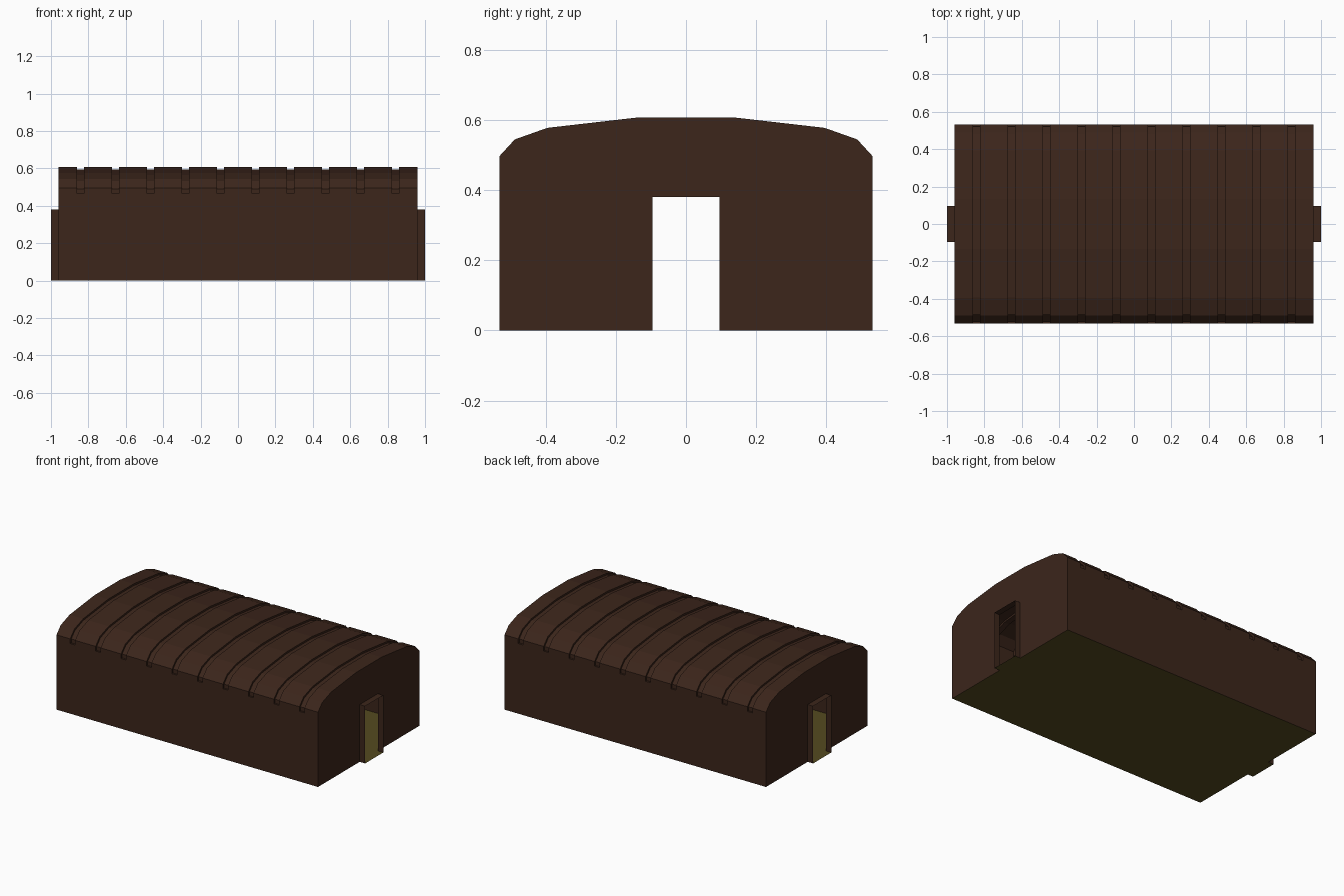
import bpy, bmesh

if "Cube" in bpy.data.objects:
    bpy.data.objects.remove(bpy.data.objects["Cube"])

L, W = 0.96, 0.532            # half length and half width of the hall
EAVE = 0.465                  # where the roof grooves stop
DOOR_W, DOOR_H, DOOR_X = 0.095, 0.38, 1.0
DEPTH, GROOVE, STEP = 0.012, 0.037, 0.187

half = [(W, EAVE), (W, 0.496), (0.488, 0.544), (0.395, 0.577), (0.134, 0.607)]


def mirrored(pts):
    return [(-y, z) for y, z in pts] + pts[::-1]


outer = mirrored(half)
inner = mirrored([(W - DEPTH, EAVE), (W - DEPTH, 0.491), (0.482, 0.533),
                  (0.392, 0.566), (0.133, 0.607 - DEPTH)])


def material(name, rgb):
    m = bpy.data.materials.new(name)
    m.diffuse_color = (*rgb, 1)
    m.use_nodes = True
    m.node_tree.nodes["Principled BSDF"].inputs["Base Color"].default_value = m.diffuse_color
    return m


brown = material("brown", (0.045, 0.019, 0.011))
olive = material("olive", (0.09, 0.07, 0.014))


def build(name, faces, mat):
    bm = bmesh.new()
    for f in faces:
        bm.faces.new([bm.verts.new(p) for p in f])
    bmesh.ops.remove_doubles(bm, verts=bm.verts, dist=1e-5)
    bmesh.ops.recalc_face_normals(bm, faces=bm.faces)
    me = bpy.data.meshes.new(name)
    bm.to_mesh(me)
    bm.free()
    me.materials.append(mat)
    ob = bpy.data.objects.new(name, me)
    bpy.context.collection.objects.link(ob)
    return ob


def strip(xa, pa, xb, pb):
    """Quads joining profile pa at xa to profile pb at xb."""
    return [[(xa, *pa[i]), (xb, *pb[i]), (xb, *pb[i + 1]), (xa, *pa[i + 1])]
            for i in range(len(pa) - 1)]


# shell: ribbed roof panels separated by ten sunken grooves
faces = []
x = -L
stations = [-L]
for i in range(10):
    c = (i - 4.5) * STEP
    a, b = c - GROOVE / 2, c + GROOVE / 2
    faces += strip(x, outer, a, outer)
    faces += strip(a, outer, a, inner)
    faces += strip(a, inner, b, inner)
    faces += strip(b, inner, b, outer)
    for s in (-1, 1):         # small ledge under each groove end
        faces.append([(a, s * W, EAVE), (b, s * W, EAVE),
                      (b, s * (W - DEPTH), EAVE), (a, s * (W - DEPTH), EAVE)])
    stations += [a, b]
    x = b
faces += strip(x, outer, L, outer)
stations.append(L)

# shell: side walls, and end walls with door openings
for s in (-1, 1):
    for a, b in zip(stations, stations[1:]):
        faces.append([(a, s * W, 0), (b, s * W, 0), (b, s * W, EAVE), (a, s * W, EAVE)])
    outline = ([(-W, 0)] + outer + [(W, 0), (DOOR_W, 0), (DOOR_W, DOOR_H),
                                   (-DOOR_W, DOOR_H), (-DOOR_W, 0)])
    faces.append([(s * L, y, z) for y, z in outline])

# thin door surrounds projecting from both ends
door = [(-DOOR_W, 0), (-DOOR_W, DOOR_H), (DOOR_W, DOOR_H), (DOOR_W, 0)]
for s in (-1, 1):
    faces += strip(s * L, door, s * DOOR_X, door)
build("hall_shell", faces, brown)

# floor with a threshold at each door
floor = [[(-L, -W, 0), (L, -W, 0), (L, -DOOR_W, 0), (DOOR_X, -DOOR_W, 0),
          (DOOR_X, DOOR_W, 0), (L, DOOR_W, 0), (L, W, 0), (-L, W, 0),
          (-L, DOOR_W, 0), (-DOOR_X, DOOR_W, 0), (-DOOR_X, -DOOR_W, 0), (-L, -DOOR_W, 0)]]
ob = build("floor", floor, olive)
if ob.data.polygons[0].normal.z < 0:
    ob.data.flip_normals()
